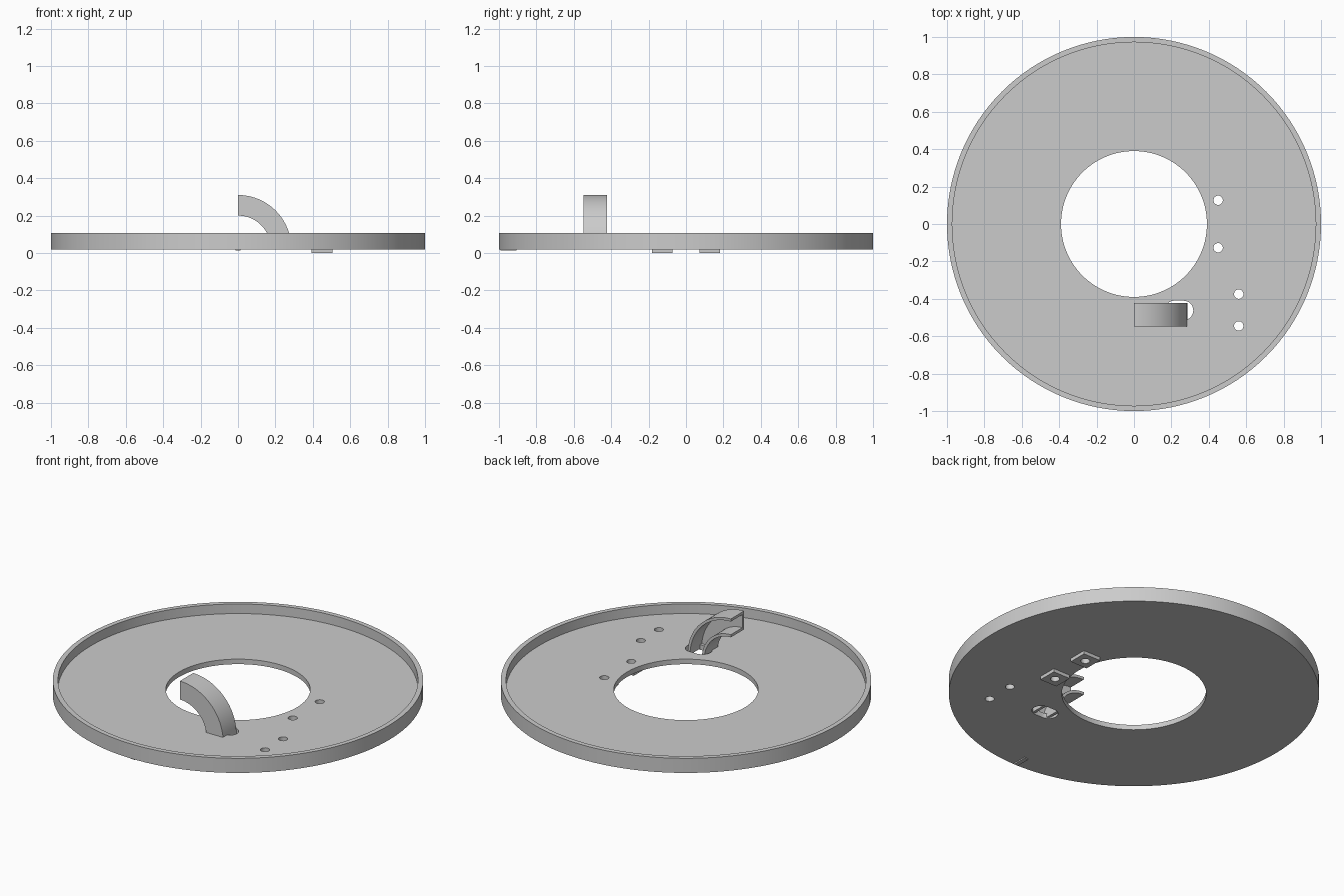
import bpy, bmesh, math

if "Cube" in bpy.data.objects:
    bpy.data.objects.remove(bpy.data.objects["Cube"])

grey = bpy.data.materials.new("light_grey")
grey.diffuse_color = (0.6, 0.6, 0.6, 1)
grey.use_nodes = True
grey.node_tree.nodes["Principled BSDF"].inputs["Base Color"].default_value = grey.diffuse_color


def make(name, rings, closed):
    """Skin a list of equal-length point rings; closed joins last ring to first."""
    bm = bmesh.new()
    vs = [[bm.verts.new(p) for p in ring] for ring in rings]
    n, m = len(rings), len(rings[0])
    for i in range(n if closed else n - 1):
        a, b = vs[i], vs[(i + 1) % n]
        for j in range(m):
            k = (j + 1) % m
            bm.faces.new((a[j], a[k], b[k], b[j]))
    if not closed:
        bm.faces.new(vs[0])
        bm.faces.new(vs[-1])
    bmesh.ops.recalc_face_normals(bm, faces=bm.faces)
    me = bpy.data.meshes.new(name)
    bm.to_mesh(me)
    bm.free()
    me.materials.append(grey)
    ob = bpy.data.objects.new(name, me)
    bpy.context.collection.objects.link(ob)
    return ob


def prism(name, outline, z0, z1):
    return make(name, [[(x, y, z) for x, y in outline] for z in (z0, z1)], False)


def box(name, x, y, sx, sy, z0, z1):
    return prism(name, [(x + a * sx / 2, y + b * sy / 2)
                        for a, b in ((-1, -1), (1, -1), (1, 1), (-1, 1))], z0, z1)


def slot(name, x0, x1, y, r):
    """Rounded cutter; a plain cylinder when x0 == x1."""
    n = 16
    pts = []
    for cx, start in ((x1, -math.pi / 2), (x0, math.pi / 2)):
        steps = n if x0 == x1 else n + 1
        for i in range(steps):
            a = start + math.pi * i / n
            pts.append((cx + r * math.cos(a), y + r * math.sin(a)))
    return prism(name, pts, -0.1, 0.08)


def cut(ob, cutters):
    for c in cutters:
        c.hide_render = True
        c.hide_viewport = False
        mod = ob.modifiers.new("hole", 'BOOLEAN')
        mod.operation = 'DIFFERENCE'
        mod.solver = 'EXACT'
        mod.object = c
    # Bake the holes into the mesh
    dg = bpy.context.evaluated_depsgraph_get()
    me = bpy.data.meshes.new_from_object(ob.evaluated_get(dg))
    ob.modifiers.clear()
    ob.data = me


def smooth(ob):
    bpy.ops.object.select_all(action='DESELECT')
    ob.select_set(True)
    bpy.context.view_layer.objects.active = ob
    bpy.ops.object.shade_smooth_by_angle(angle=math.radians(30))


# Round tray with raised rim and centre opening
profile = [(0.39, 0.02), (1.0, 0.02), (1.0, 0.107), (0.972, 0.107), (0.972, 0.05), (0.39, 0.05)]
N = 128
tray = make("tray", [[(r * math.cos(2 * math.pi * i / N), r * math.sin(2 * math.pi * i / N), z)
                      for r, z in profile] for i in range(N)], True)

# Screw holes and cable slot
holes = [slot("hole_cutter", x, x, y, 0.025)
         for x, y in ((0.45, 0.127), (0.45, -0.127), (0.56, -0.375), (0.56, -0.545))]
cable_slot = slot("slot_cutter", 0.215, 0.265, -0.462, 0.052)
cut(tray, holes + [cable_slot])

# Square pads under the two inner holes
for i, y in enumerate((0.127, -0.127)):
    pad = box("foot_pad", 0.45, y, 0.112, 0.112, 0, 0.02)
    cut(pad, [holes[i]])
    smooth(pad)

# Small index mark under the front edge
box("index_mark", 0, -0.948, 0.026, 0.086, 0.013, 0.02)

# Quarter-circle cable guide: channel section open to the back
t, y0, y1, r0, r1 = 0.016, -0.547, -0.422, 0.175, 0.285
section = [(r0, y1), (r0, y0), (r1, y0), (r1, y1),
           (r1 - t, y1), (r1 - t, y0 + t), (r0 + t, y0 + t), (r0 + t, y1)]
S = 24
guide = make("cable_guide", [[(r * math.cos(a), y, 0.025 + r * math.sin(a)) for r, y in section]
                             for a in [math.pi / 2 * i / S for i in range(S + 1)]], False)

smooth(tray)
smooth(guide)
for c in holes + [cable_slot]:
    bpy.data.objects.remove(c)
